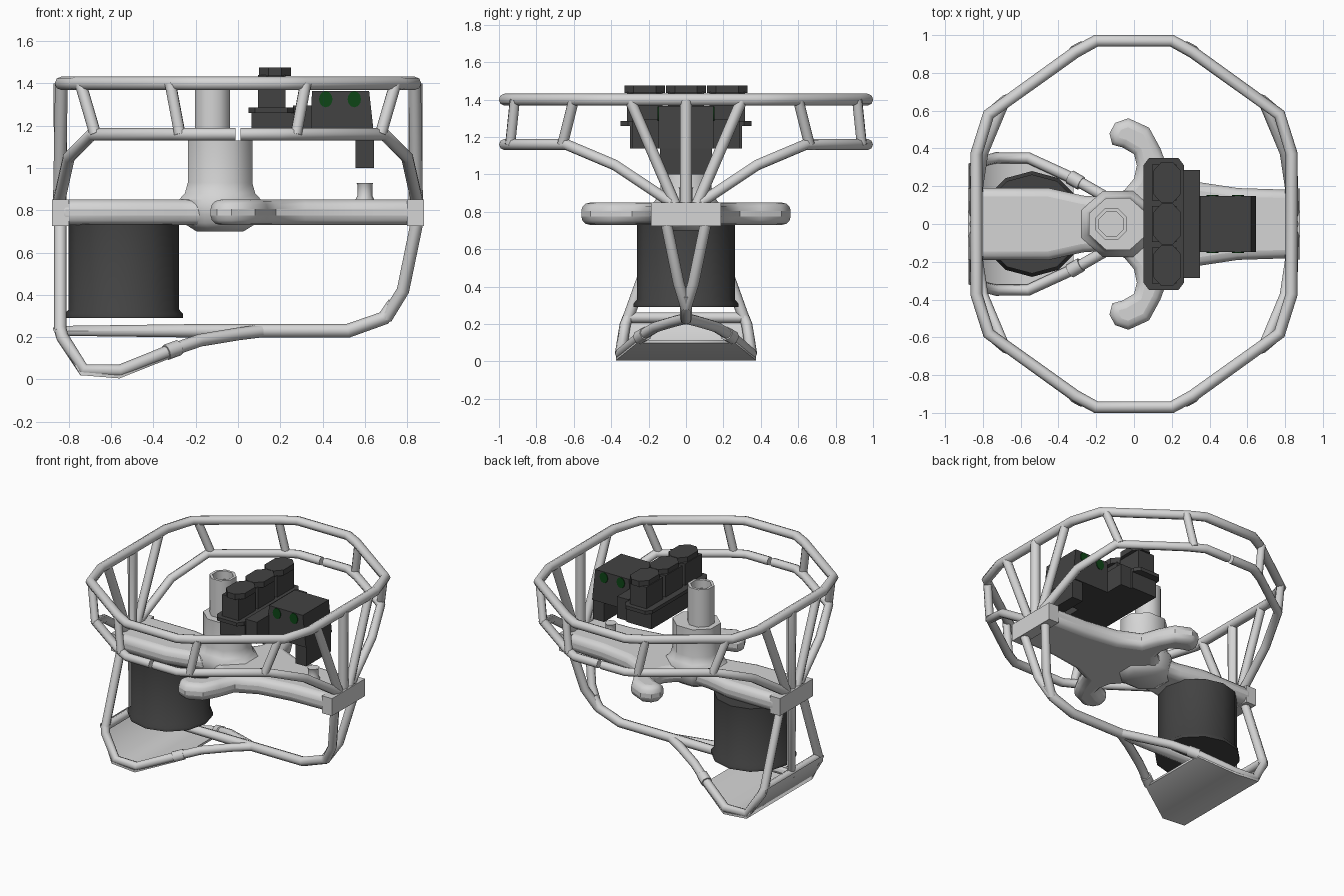
import bpy, bmesh, math
from mathutils import Vector

if "Cube" in bpy.data.objects:
    bpy.data.objects.remove(bpy.data.objects["Cube"])


def material(name, rgb):
    m = bpy.data.materials.new(name)
    m.diffuse_color = (*rgb, 1)
    m.use_nodes = True
    m.node_tree.nodes["Principled BSDF"].inputs["Base Color"].default_value = m.diffuse_color
    return m


LIGHT = material("light_grey", (0.66, 0.66, 0.66))
DARK = material("charcoal", (0.055, 0.055, 0.055))
GREEN = material("dark_green", (0.004, 0.06, 0.008))


def add(name, mesh, mat, angle=50):
    mesh.name = name
    mesh.materials.clear()
    mesh.materials.append(mat)
    for p in mesh.polygons:
        p.use_smooth = True
        p.material_index = 0
    mesh.set_sharp_from_angle(angle=math.radians(angle))
    ob = bpy.data.objects.new(name, mesh)
    bpy.context.collection.objects.link(ob)
    return ob


def from_bmesh(name, bm, mat, angle=50):
    bmesh.ops.recalc_face_normals(bm, faces=bm.faces)
    me = bpy.data.meshes.new(name)
    bm.to_mesh(me)
    bm.free()
    return add(name, me, mat, angle)


def tube(name, pts, r=0.03, closed=False, mat=LIGHT):
    cu = bpy.data.curves.new(name, 'CURVE')
    cu.dimensions = '3D'
    cu.bevel_depth = r
    cu.bevel_resolution = 2
    cu.use_fill_caps = True
    sp = cu.splines.new('POLY')
    sp.points.add(len(pts) - 1)
    for p, co in zip(sp.points, pts):
        p.co = (*co, 1)
    sp.use_cyclic_u = closed
    tmp = bpy.data.objects.new("tmp", cu)
    bpy.context.collection.objects.link(tmp)
    dg = bpy.context.evaluated_depsgraph_get()
    me = bpy.data.meshes.new_from_object(tmp.evaluated_get(dg))
    bpy.data.objects.remove(tmp)
    return add(name, me, mat)


def pair(name, pts, r=0.03):
    for side, s in (("front", -1), ("back", 1)):
        tube(f"{name}_{side}", [(x, y * s, z) for x, y, z in pts], r)


def prism(name, outline, lo, hi, axis, mat, angle=30):
    """Extrude a 2D outline along z (x,y points) or y (x,z points)."""
    place = (lambda p, h: (p[0], p[1], h)) if axis == 'z' else (lambda p, h: (p[0], h, p[1]))
    bm = bmesh.new()
    a = [bm.verts.new(place(p, lo)) for p in outline]
    b = [bm.verts.new(place(p, hi)) for p in outline]
    bm.faces.new(a)
    bm.faces.new(b)
    n = len(a)
    for i in range(n):
        bm.faces.new((a[i], a[(i + 1) % n], b[(i + 1) % n], b[i]))
    return from_bmesh(name, bm, mat, angle)


def box(name, x0, x1, y, z0, z1, mat=DARK):
    return prism(name, [(x0, z0), (x1, z0), (x1, z1), (x0, z1)], -y, y, 'y', mat)


def lathe(name, profile, centre, mat, sides=8, sy=1.0, turn=0.0, angle=50):
    bm = bmesh.new()
    rings = []
    for r, z in profile:
        rings.append([bm.verts.new((centre[0] + r * math.cos(turn + math.tau * i / sides),
                                    centre[1] + sy * r * math.sin(turn + math.tau * i / sides), z))
                      for i in range(sides)])
    for a, b in zip(rings, rings[1:]):
        for i in range(sides):
            j = (i + 1) % sides
            bm.faces.new((a[i], a[j], b[j], b[i]))
    bm.faces.new(rings[0])
    bm.faces.new(rings[-1])
    return from_bmesh(name, bm, mat, angle)


# Upper guard ring
quarter = [(0.835, 0.37), (0.77, 0.58), (0.31, 0.91), (0.2, 0.97)]
ring = quarter + [(-x, y) for x, y in quarter[::-1]]
ring += [(-x, -y) for x, y in ring]
tube("upper_ring", [(x, y, 1.40) for x, y in ring], 0.032, True)

# Lower guard rails, struts and end braces, mirrored on both axes
for end, e in (("left", -1), ("right", 1)):
    pair(f"lower_rail_{end}", [(e * x, y, z) for x, y, z in (
        (0.012, 0.97, 1.16), (0.2, 0.97, 1.16), (0.31, 0.91, 1.16), (0.69, 0.64, 1.16),
        (0.80, 0.38, 1.05), (0.845, 0.08, 0.85))])
    pair(f"strut_inner_{end}", [(e * 0.32, 0.915, 1.40), (e * 0.275, 0.94, 1.16)], 0.028)
    pair(f"strut_outer_{end}", [(e * 0.745, 0.60, 1.40), (e * 0.675, 0.66, 1.16)], 0.028)
    pair(f"end_brace_{end}", [(e * 0.835, 0.30, 1.40), (e * 0.845, 0.05, 0.82)])

# Posts and lower frame
tube("left_post_and_keel", [(-0.84, 0, 1.40), (-0.84, 0, 0.23), (-0.1, 0, 0.23), (0.52, 0, 0.23),
                            (0.69, 0, 0.29), (0.74, 0, 0.36)], 0.033)
tube("right_post", [(0.84, 0, 1.40), (0.84, 0, 0.8)], 0.033)
pair("right_leg", [(0.85, 0.11, 0.76), (0.78, 0.04, 0.42), (0.70, 0.0, 0.29)])
pair("left_leg", [(-0.84, 0.12, 0.76), (-0.84, 0.31, 0.23)])
tube("foot_crossbar", [(-0.84, -0.32, 0.235), (-0.84, 0.32, 0.235)], 0.028)
pair("skid_rail", [(-0.84, 0.31, 0.235), (-0.83, 0.325, 0.20), (-0.73, 0.35, 0.045), (-0.56, 0.35, 0.04),
                   (-0.31, 0.235, 0.14), (-0.18, 0.16, 0.185), (0.0, 0.06, 0.215), (0.12, 0, 0.23)])
pair("rail_clamp", [(-0.34, 0.25, 0.128), (-0.28, 0.215, 0.15)], 0.038)

# Skid sheet under the foot, narrowing toward the middle
bm = bmesh.new()
rows = []
for x, z, w in ((-0.875, 0.235, 0.32), (-0.745, 0.02, 0.375), (-0.56, 0.005, 0.375), (-0.32, 0.10, 0.26)):
    rows.append([[bm.verts.new((x, s * w, z + t)) for s in (-1, 1)] for t in (0, 0.015)])
for a, b in zip(rows, rows[1:]):
    for k in (0, 1):
        bm.faces.new((a[k][0], a[k][1], b[k][1], b[k][0]))
        bm.faces.new((a[0][k], b[0][k], b[1][k], a[1][k]))
for q in (rows[0], rows[-1]):
    bm.faces.new((q[0][0], q[0][1], q[1][1], q[1][0]))
from_bmesh("skid_sheet", bm, LIGHT, 65)

# Cross beam with curved anchor arms
half = [(-0.86, 0.19), (-0.45, 0.19), (-0.27, 0.15), (-0.12, 0.14), (-0.05, 0.18), (0.0, 0.24), (0.015, 0.31),
        (0.0, 0.37), (-0.06, 0.405), (-0.115, 0.42), (-0.13, 0.48), (-0.10, 0.535), (-0.03, 0.56), (0.08, 0.51),
        (0.14, 0.40), (0.18, 0.29), (0.32, 0.225), (0.55, 0.19), (0.86, 0.18)]
beam = prism("cross_beam", half + [(x, -y) for x, y in half[::-1]], 0.73, 0.85, 'z', LIGHT)
bv = beam.modifiers.new("rounded_edges", 'BEVEL')
bv.width = 0.045
bv.segments = 3
bv.limit_method = 'ANGLE'
bv.angle_limit = math.radians(70)
for end, x0 in (("left", -0.88), ("right", 0.80)):
    box(f"beam_end_{end}", x0, x0 + 0.08, 0.188, 0.725, 0.85, LIGHT)

# Hub, mast and peg
lathe("hub", [(0.12, 0.70), (0.19, 0.74), (0.21, 0.85), (0.18, 0.88), (0.165, 0.93), (0.165, 1.13)],
      (-0.085, 0), LIGHT, sides=8, sy=0.9, turn=math.pi / 8)
lathe("mast", [(0.09, 1.1), (0.09, 1.40), (0.07, 1.40), (0.07, 1.34)], (-0.12, 0), LIGHT, turn=math.pi / 8)
lathe("peg", [(0.055, 0.83), (0.035, 0.87), (0.035, 0.92), (0.04, 0.93)], (0.60, 0), LIGHT)

# Drum motor
lathe("drum", [(0.28, 0.29), (0.28, 0.31), (0.262, 0.33), (0.262, 0.735)], (-0.54, 0), DARK, sides=12)

# Instrument cluster
box("cluster_base", 0.065, 0.265, 0.30, 1.14, 1.27)
prism("cluster_lid", [(0.05, -0.31), (0.08, -0.35), (0.235, -0.35), (0.265, -0.31),
                      (0.265, 0.31), (0.235, 0.35), (0.08, 0.35), (0.05, 0.31)], 1.26, 1.285, 'z', DARK)
box("cluster_shelf", 0.26, 0.35, 0.285, 1.14, 1.295)
for i, y in enumerate((-0.22, 0, 0.22)):
    box_pts = [(0.095, y - 0.095), (0.225, y - 0.095), (0.225, y + 0.095), (0.095, y + 0.095)]
    prism(f"knob_stem_{i}", box_pts, 1.28, 1.44, 'z', DARK)
    prism(f"knob_cap_{i}", [(0.10 + 0.15 * u, y + 0.108 * v) for u, v in (
        (0.3, -1), (0.7, -1), (1, -0.55), (1, 0.55), (0.7, 1), (0.3, 1), (0, 0.55), (0, -0.55))],
        1.435, 1.475, 'z', DARK)

# Instrument housing with drop arm and green lights
prism("housing", [(0.34, 1.14), (0.645, 1.14), (0.62, 1.365), (0.35, 1.365)], -0.148, 0.148, 'y', DARK)
box("housing_arm", 0.555, 0.642, 0.14, 1.0, 1.16)
disc = [(0.032 * math.cos(math.tau * i / 12), 0.038 * math.sin(math.tau * i / 12)) for i in range(12)]
for i, x in enumerate((0.415, 0.55)):
    for side, s in (("front", -1), ("back", 1)):
        prism(f"green_light_{i}_{side}", [(x + u, 1.325 + v) for u, v in disc],
              s * 0.147, s * 0.153, 'y', GREEN)
